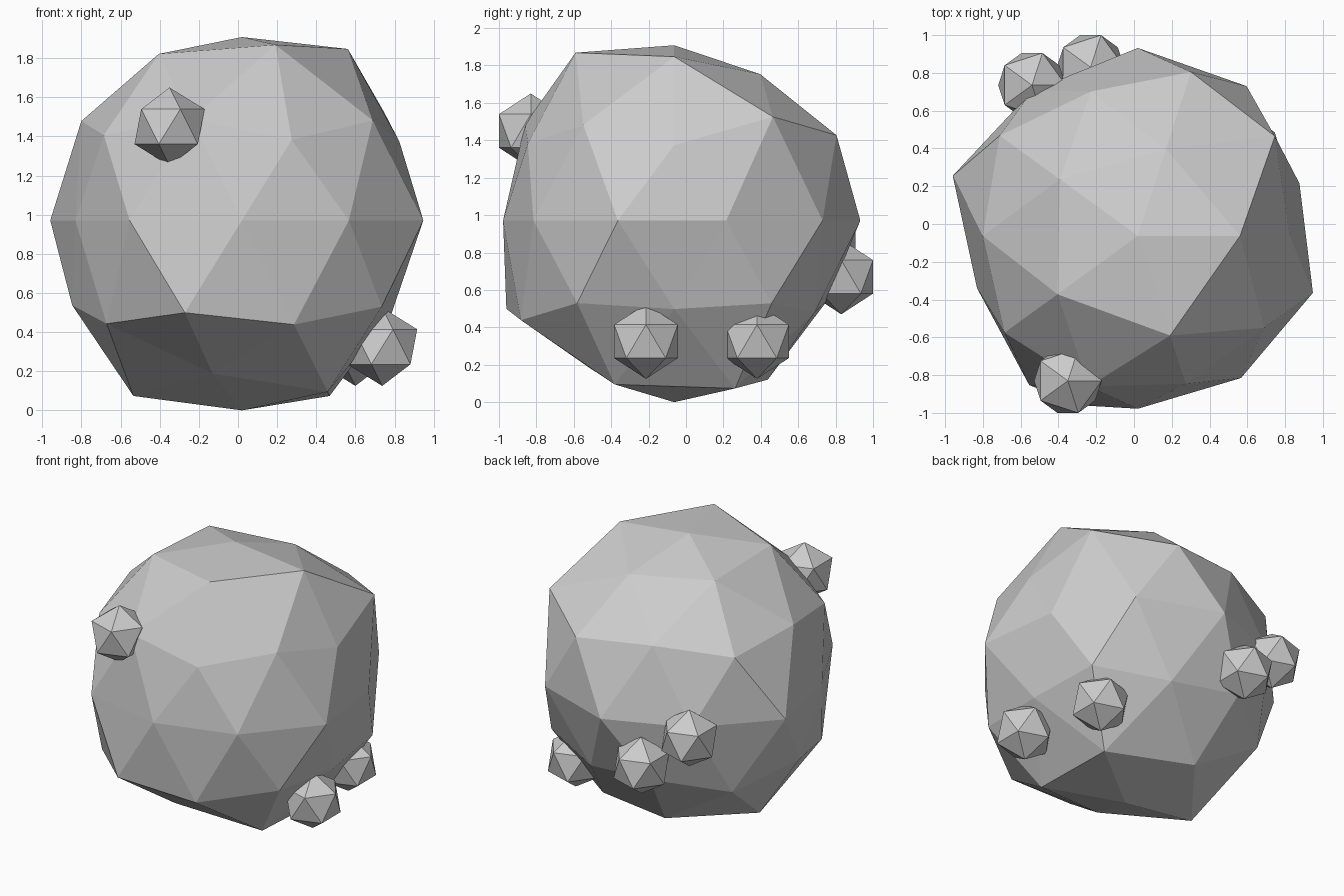
import bpy
import bmesh
import math
from mathutils import Vector

if "Cube" in bpy.data.objects:
    bpy.data.objects.remove(bpy.data.objects["Cube"], do_unlink=True)

# Single stone colour
stone = bpy.data.materials.new("stone_grey")
stone.use_nodes = True
GREY = (0.6, 0.6, 0.6, 1.0)
stone.diffuse_color = GREY
stone.node_tree.nodes["Principled BSDF"].inputs["Base Color"].default_value = GREY

CENTRE = Vector((0.02, -0.063, 0.971))


def ico_object(name, location, subdivisions, radius, radii=None):
    """Flat-shaded icosphere; radii stretch its vertices ring by ring."""
    bm = bmesh.new()
    bmesh.ops.create_icosphere(bm, subdivisions=subdivisions, radius=radius)
    if radii:
        def ring_order(v):
            angle = round(math.degrees(math.atan2(v.co.y, v.co.x))) % 360
            return (-round(v.co.z, 1), angle)
        for v, r in zip(sorted(bm.verts, key=ring_order), radii):
            v.co *= r
    mesh = bpy.data.meshes.new(name)
    bm.to_mesh(mesh)
    bm.free()
    mesh.materials.append(stone)
    obj = bpy.data.objects.new(name, mesh)
    obj.location = location
    bpy.context.collection.objects.link(obj)
    return obj


# Boulder: radial stretch per vertex, top ring to bottom, counter-clockwise
rings = [
    [0.937],
    [1.03, 0.92, 0.97, 1.0, 1.055],
    [1.055, 0.945, 0.965, 0.985, 0.972],
    [0.90, 1.02, 1.01, 0.975, 0.92],
    [0.90, 0.98, 0.995, 0.95, 1.03, 0.895, 0.977, 0.915, 0.93, 0.975],
    [0.99, 0.96, 0.97, 1.055, 0.987],
    [0.90, 0.93, 1.0, 1.005, 1.013],
    [1.055, 1.0, 1.055, 0.92, 1.03],
    [0.971],
]
ico_object("boulder", CENTRE, 2, 1.0, [r for ring in rings for r in ring])

# Small nodules stuck on the surface
nodules = {
    "front_nodule": (-0.35, -0.83, 1.45),
    "left_front_nodule": (0.737, -0.214, 0.325),
    "left_back_nodule": (0.60, 0.38, 0.325),
    "back_low_nodule": (-0.23, 0.83, 0.67),
    "back_high_nodule": (-0.54, 0.735, 0.91),
}
for name, place in nodules.items():
    ico_object(name, place, 1, 0.2)
